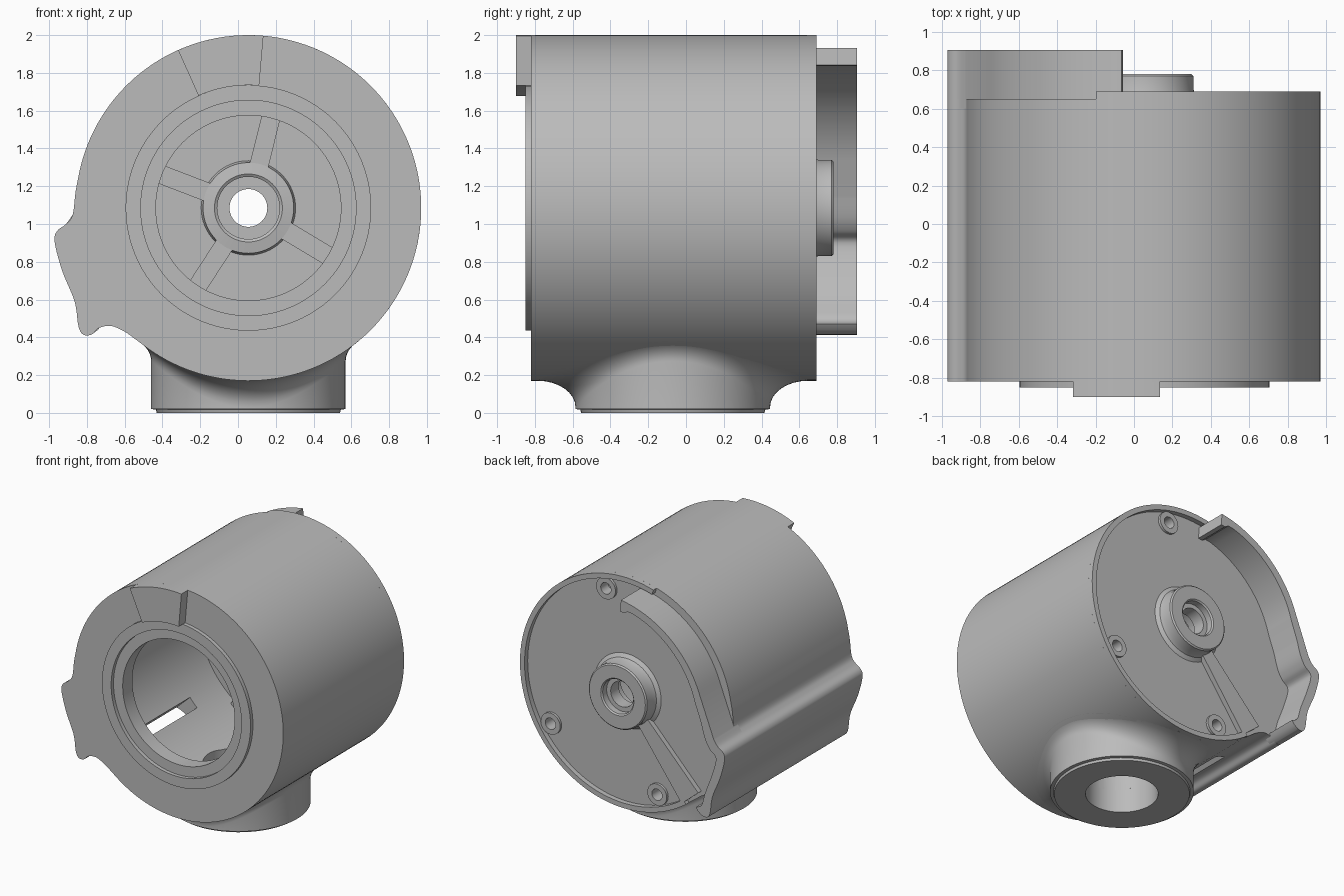
import bpy, bmesh
from math import sin, cos, radians, sqrt, pi
from mathutils import Vector, Matrix

if "Cube" in bpy.data.objects:
    bpy.data.objects.remove(bpy.data.objects["Cube"])

CX, CZ, R = 0.055, 1.085, 0.915      # drum axis and radius
PORT_Y = -0.07

grey = bpy.data.materials.new("cast grey")
grey.use_nodes = True
grey.diffuse_color = (0.5, 0.5, 0.5, 1)
grey.node_tree.nodes["Principled BSDF"].inputs["Base Color"].default_value = (0.5, 0.5, 0.5, 1)


def finish(name, bm):
    bmesh.ops.remove_doubles(bm, verts=bm.verts, dist=1e-5)
    bmesh.ops.recalc_face_normals(bm, faces=bm.faces)
    mesh = bpy.data.meshes.new(name)
    bm.to_mesh(mesh)
    bm.free()
    mesh.materials.append(grey)
    ob = bpy.data.objects.new(name, mesh)
    bpy.context.collection.objects.link(ob)
    return ob


def polar(r, deg):
    return (CX + r * cos(radians(deg)), CZ + r * sin(radians(deg)))


def arc(r, a0, a1, step=3):
    n = max(2, int(abs(a1 - a0) / step))
    return [polar(r, a0 + (a1 - a0) * i / n) for i in range(n + 1)]


def spline(pts, n=5):
    """Smooth curve through the given points."""
    v = [Vector(p) for p in [pts[0]] + pts + [pts[-1]]]
    out = []
    for a, b, c, d in zip(v, v[1:], v[2:], v[3:]):
        for i in range(n):
            t = i / n
            out.append(tuple(0.5 * (2 * b + (c - a) * t + (2 * a - 5 * b + 4 * c - d) * t * t
                                    + (3 * b - a - 3 * c + d) * t ** 3)))
    return out + [pts[-1]]


def prism(name, pts, y0, y1):
    """Outline in x, z pushed along y."""
    bm = bmesh.new()
    a = [bm.verts.new((x, y0, z)) for x, z in pts]
    b = [bm.verts.new((x, y1, z)) for x, z in pts]
    bm.faces.new(a)
    bm.faces.new(b)
    for i in range(len(a)):
        j = (i + 1) % len(a)
        bm.faces.new((a[i], a[j], b[j], b[i]))
    return finish(name, bm)


def sector(name, r0, r1, a0, a1, y0, y1):
    return prism(name, arc(r0, a0, a1) + arc(r1, a1, a0), y0, y1)


def ring(name, profile, centre=(CX, CZ), n=64):
    """Closed (radius, y) outline spun about the y axis."""
    bm = bmesh.new()
    rows = [[bm.verts.new((centre[0] + r * cos(2 * pi * i / n), y, centre[1] + r * sin(2 * pi * i / n)))
             for i in range(n)] for r, y in profile]
    for k, row in enumerate(rows):
        nxt = rows[(k + 1) % len(rows)]
        for i in range(n):
            j = (i + 1) % n
            bm.faces.new((row[i], row[j], nxt[j], nxt[i]))
    return finish(name, bm)


def drum(r, y0, y1, centre=(CX, CZ), n=96):
    pts = [(centre[0] + r * cos(2 * pi * i / n), centre[1] + r * sin(2 * pi * i / n)) for i in range(n)]
    return prism("cutter", pts, y0, y1)


def cut(ob, cutter):
    cutter.hide_render = True
    mod = ob.modifiers.new("cut", "BOOLEAN")
    mod.operation, mod.solver, mod.object = "DIFFERENCE", "EXACT", cutter
    bpy.context.view_layer.objects.active = ob
    bpy.ops.object.modifier_apply(modifier=mod.name)
    bpy.data.objects.remove(cutter)


def bar(name, angle, r0, r1, w0, w1, y0, y1):
    """Straight radial bar, possibly tapered."""
    d = Vector((cos(radians(angle)), sin(radians(angle))))
    s, c = Vector((-d.y, d.x)), Vector((CX, CZ))
    pts = [c + d * r0 + s * w0 / 2, c + d * r1 + s * w1 / 2, c + d * r1 - s * w1 / 2, c + d * r0 - s * w0 / 2]
    return prism(name, [tuple(p) for p in pts], y0, y1)


# housing: drum outline with the side lug
lug = [(-0.84, 1.275), (-0.86, 1.17), (-0.875, 1.05), (-0.91, 1.0), (-0.96, 0.96), (-0.97, 0.9),
       (-0.93, 0.75), (-0.865, 0.59), (-0.845, 0.46), (-0.82, 0.415), (-0.775, 0.415),
       (-0.735, 0.45), (-0.67, 0.46), (-0.6, 0.43), (-0.55, 0.395)]
housing = prism("housing", arc(R, -128, 166, 2.5) + spline(lug), -0.82, 0.65)
cut(housing, drum(0.49, -1, -0.6))
cut(housing, drum(0.8, -0.7, 0.56))
cut(housing, drum(0.2, 0.4, 1))
screws = [polar(0.79, 77), polar(0.79, -33), polar(0.79, 250)]
for p in screws:
    cut(housing, drum(0.045, 0.5, 1, p, 24))

# slot through the wall under the lug
slot = bar("cutter", 223, 0.6, 1.1, 0.09, 0.09, -0.65, 0.2)
cut(housing, slot)

# port opening through the floor
bm = bmesh.new()
bmesh.ops.create_cone(bm, cap_ends=True, segments=64, radius1=0.26, radius2=0.26, depth=0.8,
                      matrix=Matrix.Translation((CX, PORT_Y, 0.2)))
cut(housing, finish("cutter", bm))

# port: neck flaring into the drum, flat foot and bore
bm = bmesh.new()
N, rows = 96, []
for i in range(N):
    a = 2 * pi * i / N
    tmax = radians(90 - 42 * cos(a) ** 2)
    land = 0.515 + 0.2 * (1 - cos(tmax))
    z0 = CZ - sqrt(R * R - (land * cos(a)) ** 2) - 0.14 * sin(tmax)
    col = [(0.26, 0.32), (0.26, 0), (0.485, 0), (0.49, 0.018), (0.515, 0.02)]
    col += [(0.515 + 0.2 * (1 - cos(tmax * k / 8)), z0 + 0.14 * sin(tmax * k / 8)) for k in range(9)]
    rows.append([bm.verts.new((CX + r * cos(a), PORT_Y + r * sin(a), z)) for r, z in col])
for i in range(N):
    p, q = rows[i], rows[(i + 1) % N]
    for k in range(len(p) - 1):
        bm.faces.new((p[k], q[k], q[k + 1], p[k + 1]))
finish("port", bm)

# front collar and top tab
ring("front_collar", [(0.57, -0.8), (0.57, -0.85), (0.65, -0.85), (0.65, -0.8)], n=96)
sector("top_tab", 0.65, R, 85, 114, -0.9, -0.8)

# rear hub, seen from both sides
ring("rear_hub", [(0.1, 0.62), (0.1, 0.72), (0.135, 0.72), (0.135, 0.77), (0.145, 0.78), (0.245, 0.78),
                  (0.255, 0.77), (0.255, 0.7), (0.265, 0.67), (0.3, 0.645), (0.25, 0.56), (0.24, 0.51),
                  (0.18, 0.5), (0.165, 0.51), (0.165, 0.62)])

# inner ribs on the rear wall
for a in (76, 159, 237, 329):
    bar("inner_rib", a, 0.2, 0.81, 0.1, 0.1, 0.51, 0.58)

# rear rim, arm and screw bosses
sector("rear_rim", 0.875, R, -126, 106, 0.64, 0.69)
bar("rear_arm", 230, 0.2, 0.89, 0.1, 0.19, 0.64, 0.69)
for p in screws:
    ring("screw_boss", [(0.045, 0.6), (0.045, 0.67), (0.085, 0.67), (0.085, 0.6)], p, 24)

# curved guard wall behind the lug, with hooked ends
outer = arc(0.855, 98, 160) + spline(lug[2:11])
inner = spline([(-0.72, 0.47), (-0.77, 0.5), (-0.8, 0.6), (-0.86, 0.76), (-0.895, 0.9), (-0.84, 0.96),
                (-0.8, 1.03), (-0.765, 1.15)]) + arc(0.795, 165, 106)
hook = [polar(0.79, 103), polar(0.765, 101), polar(0.765, 98.5)]
prism("guard_wall", outer + [(-0.74, 0.44)] + inner + hook, 0.6, 0.905)

# smooth the round parts, keep edges crisp
bpy.ops.object.select_all(action="DESELECT")
for ob in bpy.context.collection.objects:
    if ob.type == "MESH":
        ob.select_set(True)
        bpy.context.view_layer.objects.active = ob
bpy.ops.object.shade_smooth_by_angle(angle=radians(32))
